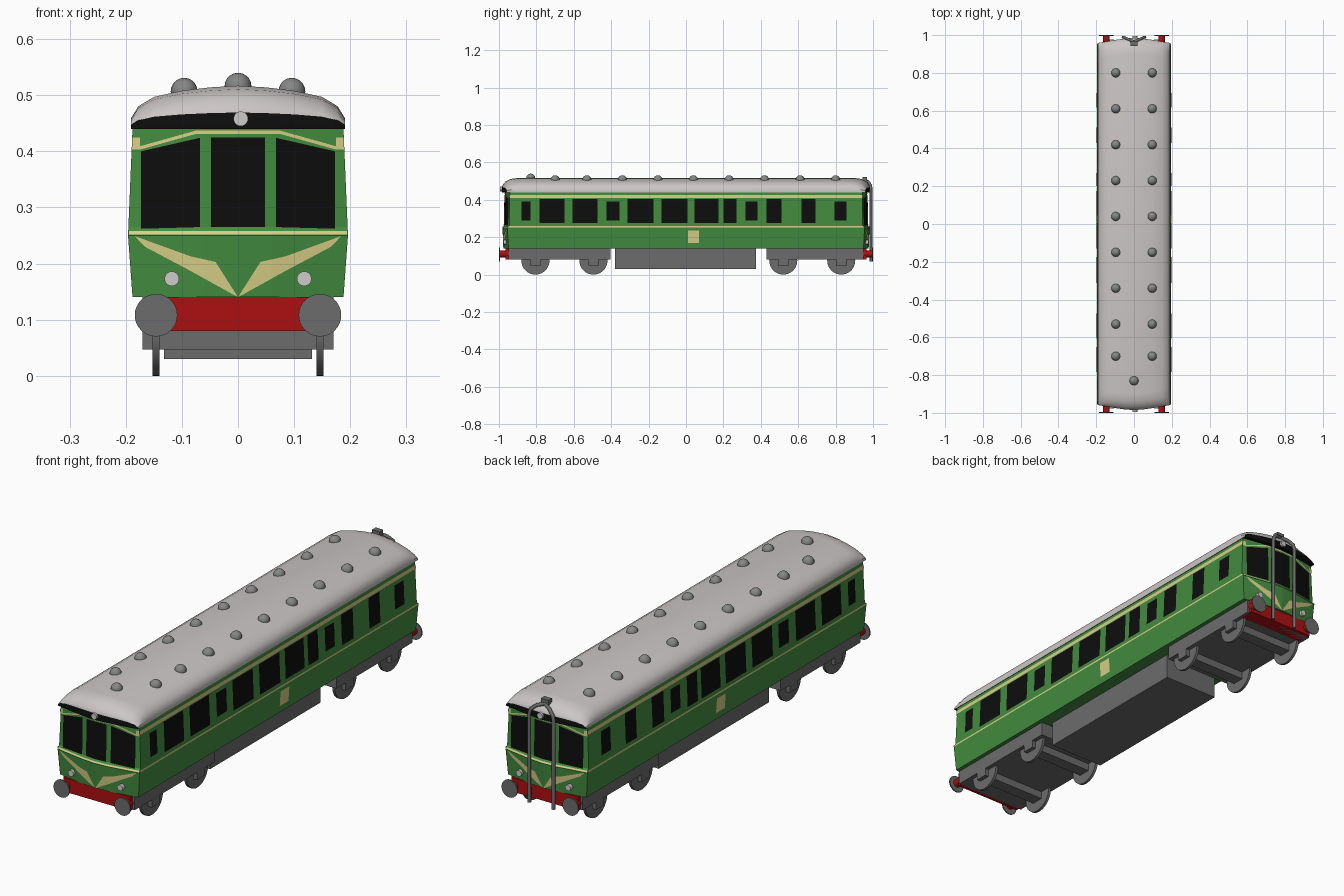
import bpy, bmesh, math
from mathutils import Vector, Matrix

if "Cube" in bpy.data.objects:
    bpy.data.objects.remove(bpy.data.objects["Cube"])

def mat(name, c):
    m = bpy.data.materials.new(name)
    m.diffuse_color = (*c, 1)
    m.use_nodes = True
    m.node_tree.nodes["Principled BSDF"].inputs["Base Color"].default_value = m.diffuse_color
    return m

GREEN = mat("body green", (0.056, 0.26, 0.05))
CREAM = mat("cream stripe", (0.68, 0.62, 0.24))
BLACK = mat("window black", (0.004, 0.004, 0.004))
RED = mat("beam red", (0.42, 0.005, 0.006))
GREY = mat("chassis grey", (0.15, 0.15, 0.15))
ROOF = mat("roof pale grey", (0.6, 0.565, 0.555))
VENT = mat("vent grey", (0.24, 0.24, 0.24))
LAMP = mat("lamp white", (0.62, 0.6, 0.6))

def finish(bm, name, mats, smooth=False):
    me = bpy.data.meshes.new(name)
    bm.to_mesh(me)
    bm.free()
    ob = bpy.data.objects.new(name, me)
    bpy.context.collection.objects.link(ob)
    for m in mats:
        me.materials.append(m)
    if smooth:
        bpy.ops.object.select_all(action='DESELECT')
        ob.select_set(True)
        bpy.context.view_layer.objects.active = ob
        bpy.ops.object.shade_smooth_by_angle(angle=math.radians(35))
    return ob

def box(name, x, y, z, m):
    bm = bmesh.new()
    size = [b - a for a, b in (x, y, z)]
    mid = [(a + b) / 2 for a, b in (x, y, z)]
    bmesh.ops.create_cube(bm, size=1, matrix=Matrix.Translation(mid) @ Matrix.Diagonal((*size, 1)))
    return finish(bm, name, [m])

def disc(name, centre, r, depth, axis, m, seg=32):
    rot = Matrix.Rotation(math.pi / 2, 4, 'Y' if axis == 'x' else 'X')
    bm = bmesh.new()
    bmesh.ops.create_cone(bm, cap_ends=True, segments=seg, radius1=r, radius2=r, depth=depth,
                          matrix=Matrix.Translation(centre) @ rot)
    return finish(bm, name, [m], True)

# Body shape: half width and end reach by height, bow of the ends by x
def lerp(table, v):
    for (a, p), (b, q) in zip(table, table[1:]):
        if v <= b:
            return p + (q - p) * (v - a) / (b - a)
    return table[-1][1]

def half_w(z): return lerp([(.14, .188), (.25, .196), (.44, .188)], z)
def bow(x): return lerp([(0, 0), (.06, .004), (.2, .028)], abs(x))
def end_y(x, z):
    return lerp([(.14, .975), (.25, .982), (.265, .972), (.44, .968)], z) - bow(x)

# Body shell lofted through plan outlines
bm = bmesh.new()
rings = []
for z in (.14, .25, .265, .44):
    w = half_w(z)
    xs = (-w, -.06, 0, .06, w)
    pts = [(x, -end_y(x, z), z) for x in xs] + [(x, end_y(x, z), z) for x in reversed(xs)]
    rings.append([bm.verts.new(p) for p in pts])
for a, b in zip(rings, rings[1:]):
    for i in range(10):
        j = (i + 1) % 10
        bm.faces.new((a[i], a[j], b[j], b[i]))
bm.faces.new(rings[0][::-1])
bm.faces.new(rings[-1])
finish(bm, "body", [GREEN])

# Thin painted plates that follow the side or end surface; points are (u, z)
def plate(name, pts, m, end, s, off=.0025):
    bm = bmesh.new()
    bm.faces.new([bm.verts.new((u, 0, z)) for u, z in pts])
    cuts = [((0, 0, z), (0, 0, 1)) for z in (.25, .265)]
    if end:
        cuts += [((x, 0, 0), (1, 0, 0)) for x in (-.06, 0, .06)]
    for co, no in cuts:
        bmesh.ops.bisect_plane(bm, geom=bm.verts[:] + bm.edges[:] + bm.faces[:], plane_co=co, plane_no=no)
    for v in bm.verts:
        u, _, z = v.co
        v.co = (u, s * (end_y(u, z) + off), z) if end else (s * (half_w(z) + off), u, z)
    out = Vector((0, s, 0)) if end else Vector((s, 0, 0))
    bm.normal_update()
    bmesh.ops.reverse_faces(bm, faces=[f for f in bm.faces if f.normal.dot(out) < 0])
    return finish(bm, name, [m])

def rect(a, b, c, d): return [(a, c), (b, c), (b, d), (a, d)]

# Side windows and stripes
big = [(-.783, -.65), (-.607, -.473), (-.313, -.174), (-.131, .008), (.045, .174),
       (.2, .27), (.43, .51), (.618, .693)]
small = [(-.88, -.832), (-.425, -.356), (.318, .382), (.794, .858)]
for s in (-1, 1):
    for a, b in big:
        plate("side_window", rect(a, b, .275, .405), BLACK, False, s)
    for a, b in small:
        plate("small_side_window", rect(a, b, .29, .392), BLACK, False, s)
    plate("upper_side_stripe", rect(-.943, .943, .409, .425), CREAM, False, s)
    plate("lower_side_stripe", rect(-.953, .953, .252, .259), CREAM, False, s)
    plate("side_panel", rect(.01, .07, .17, .235), CREAM, False, s)

# Both ends: windows, stripes, whiskers, lamps, buffers
for s in (-1, 1):
    plate("centre_end_window", rect(-.048, .048, .265, .425), BLACK, True, s)
    plate("end_stripe", rect(-.194, .194, .252, .258), CREAM, True, s)
    plate("upper_end_stripe", rect(-.075, .075, .431, .437), CREAM, True, s)
    for k in (-1, 1):
        def mir(pts): return [(k * x, z) for x, z in pts]
        plate("outer_end_window", mir([(.068, .265), (.173, .262), (.173, .4), (.068, .424)]), BLACK, True, s)
        plate("sloping_end_stripe", mir([(.075, .431), (.175, .403), (.175, .409), (.075, .437)]), CREAM, True, s)
        plate("corner_stripe", mir(rect(.175, .189, .403, .425)), CREAM, True, s)
        plate("whisker_outer", mir([(.184, .249), (.085, .213), (.085, .187), (.166, .23)]), CREAM, True, s)
        plate("whisker_inner", mir([(.085, .213), (.04, .203), (0, .14), (.085, .187)]), CREAM, True, s)
        disc("headlight", (k * .118, s * .967, .173), .013, .02, 'y', LAMP)
        disc("buffer_shank", (k * .146, s * .965, .11), .0175, .064, 'y', RED)
        disc("buffer_head", (k * .146, s * .9975, .108), .038, .005, 'y', GREY)
    disc("roof_lamp", (.005, s * .986, .458), .013, .016, 'y', LAMP)
    box("buffer_beam", (-.16, .16), sorted((s * .9, s * .966)), (.08, .14), RED)

# Roof lofted along its length, rounded down to a black visor band at each end
half = [(.19, .44), (.191, .458), (.178, .48), (.15, .497), (.1, .508), (.05, .514)]
prof = [(-x, z) for x, z in half] + [(0, .517)] + half[::-1]
ends = [(.985, .38), (.98, .52), (.966, .74), (.94, .92), (.9, 1)]
secs = [(-y, h) for y, h in ends] + [(y, h) for y, h in ends[::-1]]
bm = bmesh.new()
def roof_y(x, y): return math.copysign(abs(y) - bow(x), y)
grid = [[bm.verts.new((x, roof_y(x, y), .44 + (z - .44) * h)) for x, z in prof] for y, h in secs]
n = len(prof)
for a, b in zip(grid, grid[1:]):
    for i in range(n - 1):
        bm.faces.new((a[i], a[i + 1], b[i + 1], b[i]))
base = []
for row in (grid[0], grid[-1]):
    low = [row[0]] + [bm.verts.new((v.co.x, v.co.y, .44)) for v in row[1:-1]] + [row[-1]]
    base.append(low)
    for i in range(n - 1):
        q = list(dict.fromkeys((row[i], row[i + 1], low[i + 1], low[i])))
        bm.faces.new(q).material_index = 1
bm.faces.new(base[0] + base[1][::-1]).material_index = 1
bmesh.ops.recalc_face_normals(bm, faces=bm.faces[:])
finish(bm, "roof", [ROOF, BLACK], True)

# Roof vents
def vent(x, y, z):
    bm = bmesh.new()
    bmesh.ops.create_uvsphere(bm, u_segments=16, v_segments=10, radius=.024,
                              matrix=Matrix.Translation((x, y, z)))
    finish(bm, "roof_vent", [VENT], True)

for y in (.8, .61, .42, .23, .04, -.15, -.34, -.53, -.7):
    for x in (-.096, .096):
        vent(x, y, .507)
vent(0, -.83, .516)

# Underframe, bogies and wheels
box("engine_box", (-.132, .132), (-.38, .375), (.03, .14), GREY)
for y0, y1, axles in ((-.95, -.405, (-.805, -.495)), (.43, .95, (.52, .83))):
    box("bogie_frame", (-.17, .17), (y0, y1), (.08, .142), GREY)
    for y in axles:
        box("axle_beam", (-.17, .17), (y - .027, y + .027), (.047, .081), GREY)
        for x in (-.146, .146):
            disc("wheel", (x, y, .075), .075, .012, 'x', GREY, 40)

# Twin exhaust pipes up the back end, joined at a box on the roof
for k in (-1, 1):
    cu = bpy.data.curves.new("exhaust_pipe", 'CURVE')
    cu.dimensions = '3D'
    cu.bevel_depth = .0075
    cu.bevel_resolution = 2
    cu.use_fill_caps = True
    sp = cu.splines.new('POLY')
    path = [(.058, .989, .07), (.058, .989, .455), (.052, .988, .475), (.03, .978, .493), (0, .965, .502)]
    sp.points.add(len(path) - 1)
    for p, (x, y, z) in zip(sp.points, path):
        p.co = (k * x, y, z, 1)
    cu.materials.append(GREY)
    bpy.context.collection.objects.link(bpy.data.objects.new("exhaust_pipe", cu))
box("exhaust_box", (-.018, .018), (.943, .968), (.49, .522), GREY)
